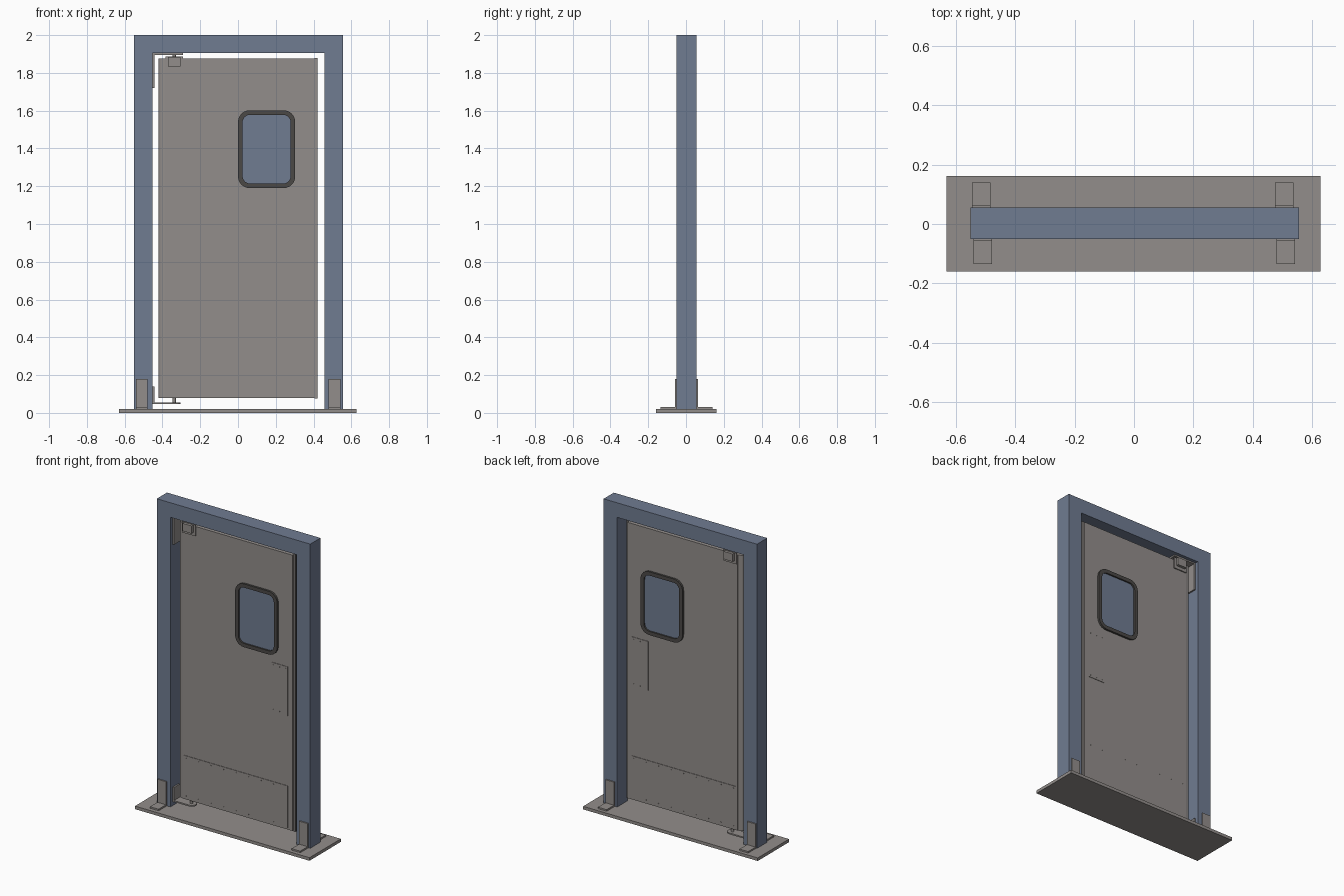
import bpy, bmesh, math

cube = bpy.data.objects.get("Cube")
if cube:
    bpy.data.objects.remove(cube, do_unlink=True)


def material(name, rgb):
    m = bpy.data.materials.new(name)
    m.use_nodes = True
    m.diffuse_color = (*rgb, 1)
    m.node_tree.nodes["Principled BSDF"].inputs["Base Color"].default_value = (*rgb, 1)
    return m


BLUE = material("slate blue", (0.162, 0.2, 0.285))
GREY = material("warm grey", (0.29, 0.27, 0.258))
DARK = material("dark rubber", (0.07, 0.066, 0.062))
MID = 0.003  # door centre plane in y


def finish(name, bm, mat):
    bmesh.ops.recalc_face_normals(bm, faces=bm.faces[:])
    me = bpy.data.meshes.new(name)
    bm.to_mesh(me)
    bm.free()
    me.materials.append(mat)
    ob = bpy.data.objects.new(name, me)
    bpy.context.collection.objects.link(ob)
    return ob


def prism(name, outline, lo, hi, axis, mat):
    """Extrude a closed 2D outline along y or z."""
    bm = bmesh.new()
    place = (lambda u, v, w: (u, w, v)) if axis == "y" else (lambda u, v, w: (u, v, w))
    face = bm.faces.new([bm.verts.new(place(u, v, lo)) for u, v in outline])
    out = bmesh.ops.extrude_face_region(bm, geom=[face])
    verts = [g for g in out["geom"] if isinstance(g, bmesh.types.BMVert)]
    bmesh.ops.translate(bm, verts=verts, vec=place(0, 0, hi - lo))
    return finish(name, bm, mat)


def rect(x0, x1, v0, v1):
    return [(x0, v0), (x1, v0), (x1, v1), (x0, v1)]


def box(name, x, y, z, mat=GREY):
    return prism(name, rect(*x, *y), *z, "z", mat)


def rounded(x0, x1, z0, z1, r, n=6):
    pts = []
    for k, (cx, cz) in enumerate([(x1 - r, z1 - r), (x0 + r, z1 - r),
                                  (x0 + r, z0 + r), (x1 - r, z0 + r)]):
        for i in range(n + 1):
            a = math.pi / 2 * (k + i / n)
            pts.append((cx + r * math.cos(a), cz + r * math.sin(a)))
    return pts


def circle(cx, cv, r, n=12):
    return [(cx + r * math.cos(math.tau * i / n), cv + r * math.sin(math.tau * i / n))
            for i in range(n)]


# Floor plate and portal frame
box("floor_plate", (-0.63, 0.627), (-0.16, 0.162), (0, 0.02))
portal = [(-0.55, 0.02), (-0.452, 0.02), (-0.452, 1.905), (0.457, 1.905),
          (0.457, 0.02), (0.555, 0.02), (0.555, 2), (-0.55, 2)]
prism("door_frame", portal, -0.05, 0.055, "y", BLUE)

# Angle brackets fixing the jambs to the floor
for label, face_y, s, lefts in (("front", -0.05, -1, (-0.54, 0.48)),
                                ("back", 0.055, 1, (-0.545, 0.474))):
    for side, x in zip(("right", "left"), lefts):
        y = lambda d: face_y + s * d
        wide = (x, x + 0.062)
        box(f"{label}_{side}_bracket_upright", wide, sorted((y(0), y(0.008))), (0.02, 0.18))
        box(f"{label}_{side}_bracket_foot", wide, sorted((y(0.008), y(0.084))), (0.02, 0.03))

# Door panel with edge seals
box("door_panel", (-0.388, 0.405), (MID - 0.02, MID + 0.02), (0.08, 1.875))
half = [(-0.388, MID - 0.017), (-0.388, MID + 0.017), (-0.405, MID + 0.015),
        (-0.416, MID + 0.008), (-0.42, MID), (-0.416, MID - 0.008), (-0.405, MID - 0.015)]
prism("hinge_edge", half, 0.08, 1.875, "z", GREY)
box("closing_edge", (0.405, 0.418), (MID - 0.013, MID + 0.013), (0.075, 1.88))
box("closing_seal", (0.412, 0.421), (MID - 0.006, MID + 0.006), (0.075, 1.88), DARK)

# Window: glass with a rubber ring on both sides
prism("window_glass", rounded(0.02, 0.283, 1.21, 1.582, 0.045), MID - 0.023, MID + 0.023, "y", BLUE)
outer = rounded(0.0, 0.303, 1.19, 1.602, 0.062)
inner = rounded(0.024, 0.279, 1.214, 1.578, 0.04)
bm = bmesh.new()
loops = [[bm.verts.new((x, y, z)) for x, z in path]
         for path, y in ((outer, MID - 0.033), (inner, MID - 0.033),
                         (inner, MID + 0.033), (outer, MID + 0.033))]
count = len(outer)
for k in range(4):
    a, b = loops[k], loops[(k + 1) % 4]
    for i in range(count):
        j = (i + 1) % count
        bm.faces.new((a[i], a[j], b[j], b[i]))
finish("window_ring", bm, DARK)

# Thin kick plates and push plates with rivets, mirrored front to back
for label, s in (("front", -1), ("back", 1)):
    face_y = MID + s * 0.02
    span = sorted((face_y, face_y + s * 0.003))
    rivet = sorted((face_y, face_y + s * 0.005))
    box(f"{label}_kick_plate", (-0.378, 0.372), span, (0.09, 0.365))
    box(f"{label}_push_plate", (0.255, 0.372), span, (0.82, 1.14))
    for i in range(9):
        x = -0.36 + i * 0.09
        for z in (0.105, 0.35):
            prism(f"{label}_kick_rivet", circle(min(x, 0.358), z, 0.003, 8), *rivet, "y", GREY)
    for i in range(3):
        for z in (0.835, 1.125):
            prism(f"{label}_push_rivet", circle(0.268 + i * 0.045, z, 0.003, 8), *rivet, "y", GREY)

# Upper pivot: wall angle, pin and housing
depth = (MID - 0.03, MID + 0.03)
box("upper_wall_leaf", (-0.452, -0.442), depth, (1.72, 1.905))
box("upper_arm", (-0.442, -0.29), depth, (1.896, 1.905))
prism("upper_pin", circle(-0.338, MID, 0.009), 1.87, 1.897, "z", GREY)
box("upper_housing", (-0.37, -0.305), (MID - 0.045, MID + 0.045), (1.835, 1.885))
for label, s in (("front", -1), ("back", 1)):
    box(f"{label}_housing_plate", (-0.385, -0.29),
        sorted((MID + s * 0.02, MID + s * 0.027)), (1.815, 1.888))

# Lower pivot: wall angle, round-ended arm and pin
box("lower_wall_leaf", (-0.452, -0.442), depth, (0.046, 0.14))
arm = [(-0.442, depth[0]), (-0.335, depth[0])]
arm += [(-0.335 + 0.03 * math.cos(a), MID + 0.03 * math.sin(a))
        for a in (math.pi * (i / 10 - 0.5) for i in range(1, 10))]
arm += [(-0.335, depth[1]), (-0.442, depth[1])]
prism("lower_arm", arm, 0.046, 0.055, "z", GREY)
prism("lower_pin", circle(-0.338, MID, 0.009), 0.055, 0.082, "z", GREY)
